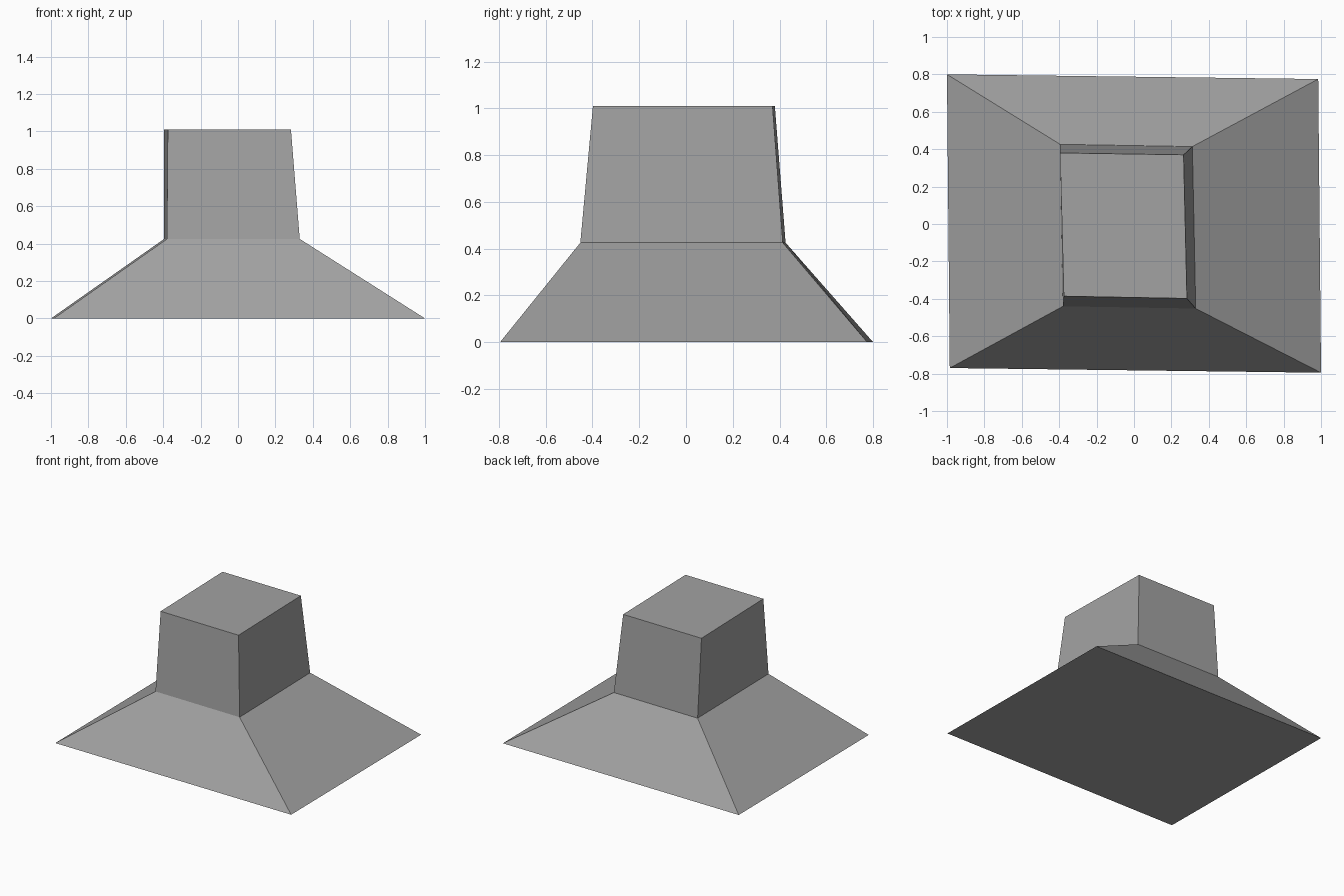
import bpy, bmesh

cube = bpy.data.objects.get("Cube")
if cube:
    bpy.data.objects.remove(cube, do_unlink=True)

grey = bpy.data.materials.new("plain grey")
grey.use_nodes = True
colour = (0.36, 0.36, 0.36, 1)
grey.diffuse_color = colour
grey.node_tree.nodes["Principled BSDF"].inputs["Base Color"].default_value = colour

# Slightly skewed four-cornered outlines, each with its height
base = (0.0, [(-0.985, -0.77), (1, -0.795), (0.985, 0.775), (-1, 0.80)])
shoulder = (0.425, [(-0.38, -0.44), (0.33, -0.452), (0.312, 0.414), (-0.395, 0.426)])
top = (1.01, [(-0.375, -0.386), (0.283, -0.398), (0.265, 0.37), (-0.395, 0.38)])

# Closed body: flared skirt below, tapered block above
bm = bmesh.new()
rings = [[bm.verts.new((x, y, z)) for x, y in outline]
         for z, outline in (base, shoulder, top)]
for low, high in zip(rings, rings[1:]):
    for i in range(4):
        j = (i + 1) % 4
        bm.faces.new((low[i], low[j], high[j], high[i]))
bm.faces.new(reversed(rings[0]))
bm.faces.new(rings[-1])
bmesh.ops.recalc_face_normals(bm, faces=bm.faces)

mesh = bpy.data.meshes.new("flared_block")
bm.to_mesh(mesh)
bm.free()
mesh.materials.append(grey)
bpy.context.collection.objects.link(bpy.data.objects.new("flared_block", mesh))
